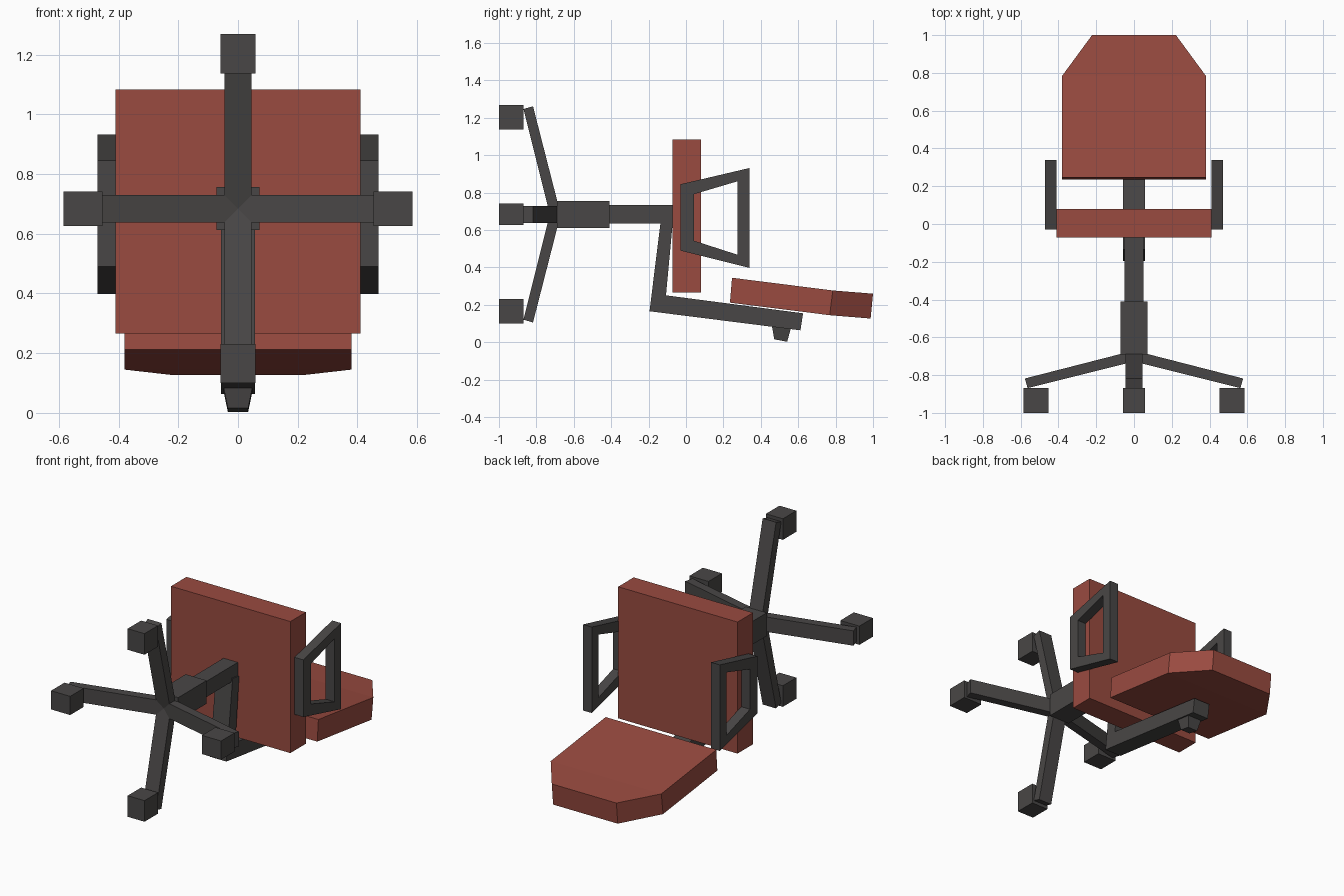
import bpy, bmesh, math
from mathutils import Vector, Matrix

if "Cube" in bpy.data.objects:
    bpy.data.objects.remove(bpy.data.objects["Cube"])


def material(name, rgb):
    m = bpy.data.materials.new(name)
    m.diffuse_color = (*rgb, 1)
    m.use_nodes = True
    m.node_tree.nodes["Principled BSDF"].inputs["Base Color"].default_value = m.diffuse_color
    return m


RED = material("brick red fabric", (0.32, 0.070, 0.051))
DARK = material("charcoal plastic", (0.066, 0.062, 0.061))
HUB_Z = 0.684  # height of the base axis (the chair lies on its back)


def finish(name, bm, mat):
    bmesh.ops.recalc_face_normals(bm, faces=bm.faces[:])
    me = bpy.data.meshes.new(name)
    bm.to_mesh(me)
    bm.free()
    me.materials.append(mat)
    ob = bpy.data.objects.new(name, me)
    bpy.context.collection.objects.link(ob)
    return ob


def loft(name, rings, mat, closed=False):
    """Join matching rings of points; cap the ends or close the loop."""
    bm = bmesh.new()
    vs = [[bm.verts.new(p) for p in ring] for ring in rings]
    n = len(vs[0])
    pairs = list(zip(vs, vs[1:])) + ([(vs[-1], vs[0])] if closed else [])
    for a, b in pairs:
        for i in range(n):
            j = (i + 1) % n
            bm.faces.new((a[i], a[j], b[j], b[i]))
    if not closed:
        bm.faces.new(vs[0])
        bm.faces.new(vs[-1])
    return finish(name, bm, mat)


def box(name, lo, hi, mat):
    rings = [[(lo[0], y, lo[2]), (hi[0], y, lo[2]), (hi[0], y, hi[2]), (lo[0], y, hi[2])]
             for y in (lo[1], hi[1])]
    return loft(name, rings, mat)


def side_prism(name, profile, x0, x1, mat):
    """Extrude a (y, z) profile along x."""
    return loft(name, [[(x, y, z) for y, z in profile] for x in (x0, x1)], mat)


# Seat cushion
box("seat", (-0.41, -0.072, 0.266), (0.41, 0.08, 1.083), RED)

# Backrest: slightly bent slab with a tapered top
stations = [(0.38, (0.246, 0.345), (0.235, 0.212)),
            (0.38, (0.785, 0.277), (0.768, 0.145)),
            (0.222, (1.0, 0.26), (0.987, 0.127))]
loft("backrest", [[(-w, *t), (w, *t), (w, *b), (-w, *b)] for w, t, b in stations], RED)

# L-shaped bracket under the seat and behind the backrest
side_prism("back_bracket", [(-0.134, 0.658), (-0.07, 0.65), (-0.107, 0.251),
                            (0.626, 0.155), (0.612, 0.064), (-0.195, 0.166)],
           -0.057, 0.057, DARK)

# Tapered adjustment knob on the bracket
knob = [((0.458, 0.095), (0.562, 0.08), 0.05), ((0.472, 0.016), (0.541, 0.003), 0.034)]
loft("adjustment_knob", [[(-w, *a), (w, *a), (w, *b), (-w, *b)] for a, b, w in knob], DARK)

# Gas lift column: wide sleeve and thin piston
for name, r, y0, y1 in (("column_sleeve", 0.072, -0.69, -0.41),
                        ("column_piston", 0.049, -0.45, -0.06)):
    box(name, (-r, y0, HUB_Z - r), (r, y1, HUB_Z + r), DARK)

# Four base legs with block feet
leg = [(0, -0.67), (0.578, -0.818), (0.563, -0.869), (0, -0.728)]
for k in range(4):
    turn = Matrix.Translation((0, 0, HUB_Z)) @ Matrix.Rotation(k * math.pi / 2, 4, 'Y')
    parts = (loft(f"base_leg_{k + 1}", [[(r, y, w) for r, y in leg] for w in (-0.046, 0.046)], DARK),
             box(f"foot_{k + 1}", (0.453, -1.0, -0.058), (0.584, -0.868, 0.058), DARK))
    for part in parts:
        part.data.transform(turn)

# Armrest frames: open trapezoid loops on both sides
outer = [(-0.03, 0.845), (0.34, 0.932), (0.34, 0.398), (-0.03, 0.49)]
inner = [(0.043, 0.792), (0.276, 0.861), (0.276, 0.468), (0.043, 0.543)]
for side, label in ((-1, "left"), (1, "right")):
    a, b = side * 0.409, side * 0.47
    loft(f"{label}_armrest", [[(a, *o), (b, *o), (b, *i), (a, *i)]
                              for o, i in zip(outer, inner)], DARK, closed=True)
